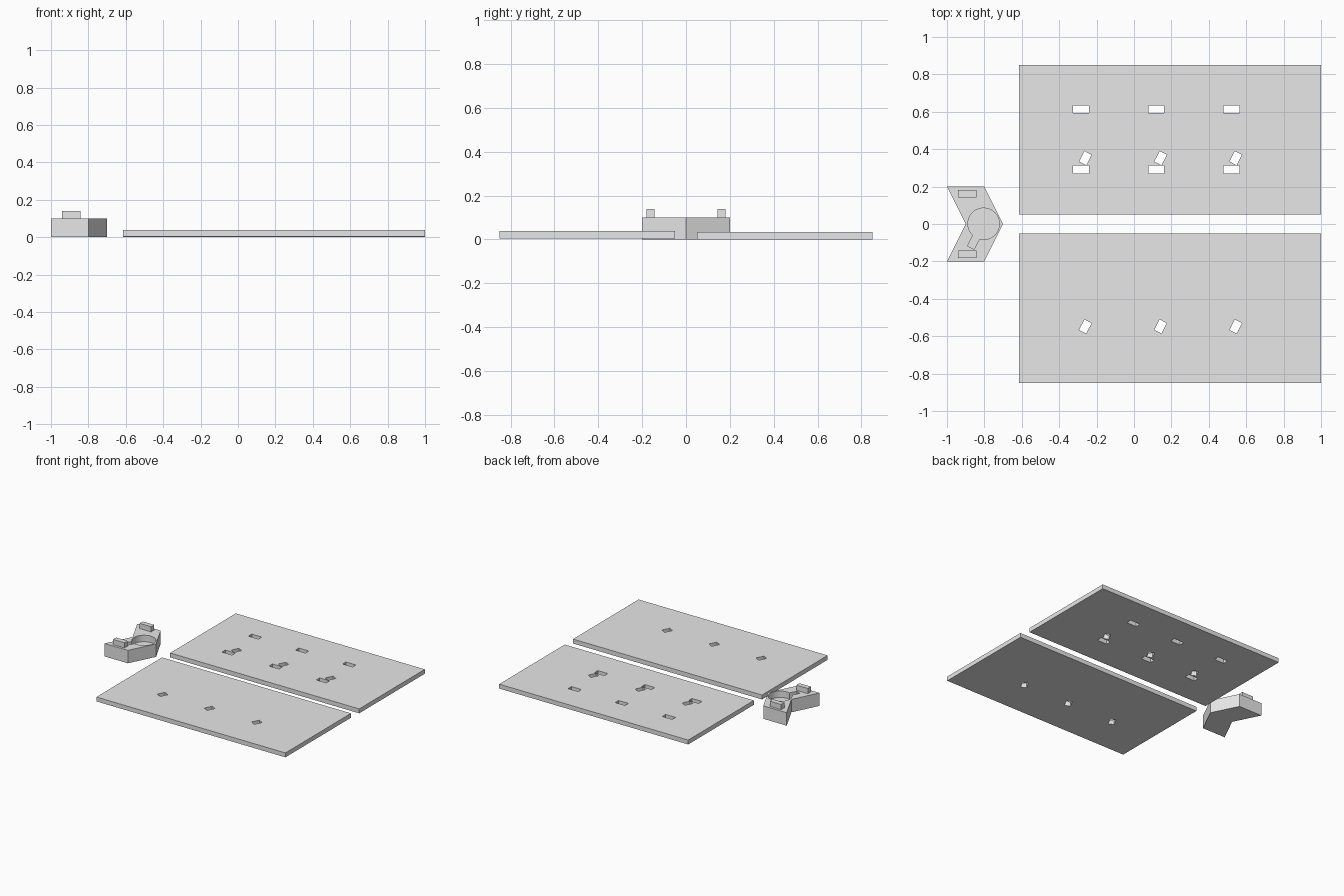
import bpy, bmesh, math
from mathutils import Matrix, Vector

if "Cube" in bpy.data.objects:
    bpy.data.objects.remove(bpy.data.objects["Cube"])

grey = bpy.data.materials.new("light_grey")
grey.diffuse_color = (0.8, 0.8, 0.8, 1)
grey.use_nodes = True
grey.node_tree.nodes["Principled BSDF"].inputs["Base Color"].default_value = grey.diffuse_color


def prism(name, outline, z0, z1):
    """Extrude a closed outline from z0 up to z1."""
    bm = bmesh.new()
    face = bm.faces.new([bm.verts.new((x, y, z0)) for x, y in outline])
    up = bmesh.ops.extrude_face_region(bm, geom=[face])
    verts = [v for v in up["geom"] if isinstance(v, bmesh.types.BMVert)]
    bmesh.ops.translate(bm, verts=verts, vec=(0, 0, z1 - z0))
    bmesh.ops.recalc_face_normals(bm, faces=bm.faces)
    mesh = bpy.data.meshes.new(name)
    bm.to_mesh(mesh)
    bm.free()
    mesh.materials.append(grey)
    ob = bpy.data.objects.new(name, mesh)
    bpy.context.collection.objects.link(ob)
    return ob


def rect(cx, cy, w, h, angle=0.0):
    """Rectangle outline, optionally turned about its centre."""
    turn = Matrix.Rotation(angle, 2)
    corners = [(-1, -1), (1, -1), (1, 1), (-1, 1)]
    return [tuple(turn @ Vector((sx * w / 2, sy * h / 2)) + Vector((cx, cy)))
            for sx, sy in corners]


def cut(target, outline, z0, z1):
    """Subtract an extruded outline from the target."""
    cutter = prism("cutter", outline, z0, z1)
    mod = target.modifiers.new("cut", 'BOOLEAN')
    mod.operation = 'DIFFERENCE'
    mod.solver = 'EXACT'
    mod.object = cutter
    bpy.context.view_layer.objects.active = target
    bpy.ops.object.modifier_apply(modifier=mod.name)
    bpy.data.objects.remove(cutter, do_unlink=True)


TILT = math.radians(-27)

# Two flat plates side by side
front_plate = prism("front_plate", rect(0.193, -0.45, 1.614, 0.8), 0.004, 0.038)
back_plate = prism("back_plate", rect(0.193, 0.45, 1.614, 0.8), 0, 0.034)

# Rows of through slots, three stations along the plates
for i in range(3):
    dx = i * 0.402
    cut(front_plate, rect(-0.26 + dx, -0.548, 0.043, 0.063, TILT), -0.1, 0.1)
    cut(back_plate, rect(-0.26 + dx, 0.352, 0.043, 0.063, TILT), -0.1, 0.1)
    for y in (0.291, 0.613):
        cut(back_plate, rect(-0.283 + dx, y, 0.085, 0.041), -0.1, 0.1)

# Chevron bracket with a blind round pocket and a tilted keyway
bracket = prism("bracket", [(-1, 0.2), (-0.9, 0), (-1, -0.2),
                            (-0.8, -0.2), (-0.7, 0), (-0.8, 0.2)], 0, 0.1)
circle = [(-0.804 + 0.084 * math.cos(a), 0.001 + 0.084 * math.sin(a))
          for a in (2 * math.pi * k / 48 for k in range(48))]
cut(bracket, circle, 0.05, 0.2)
cut(bracket, rect(-0.852, -0.086, 0.04, 0.09, TILT), 0.05, 0.2)

# Locating tabs on the bracket arms
for side, y in (("front", -0.162), ("back", 0.162)):
    prism(side + "_tab", rect(-0.891, y, 0.098, 0.038), 0.1, 0.14)
